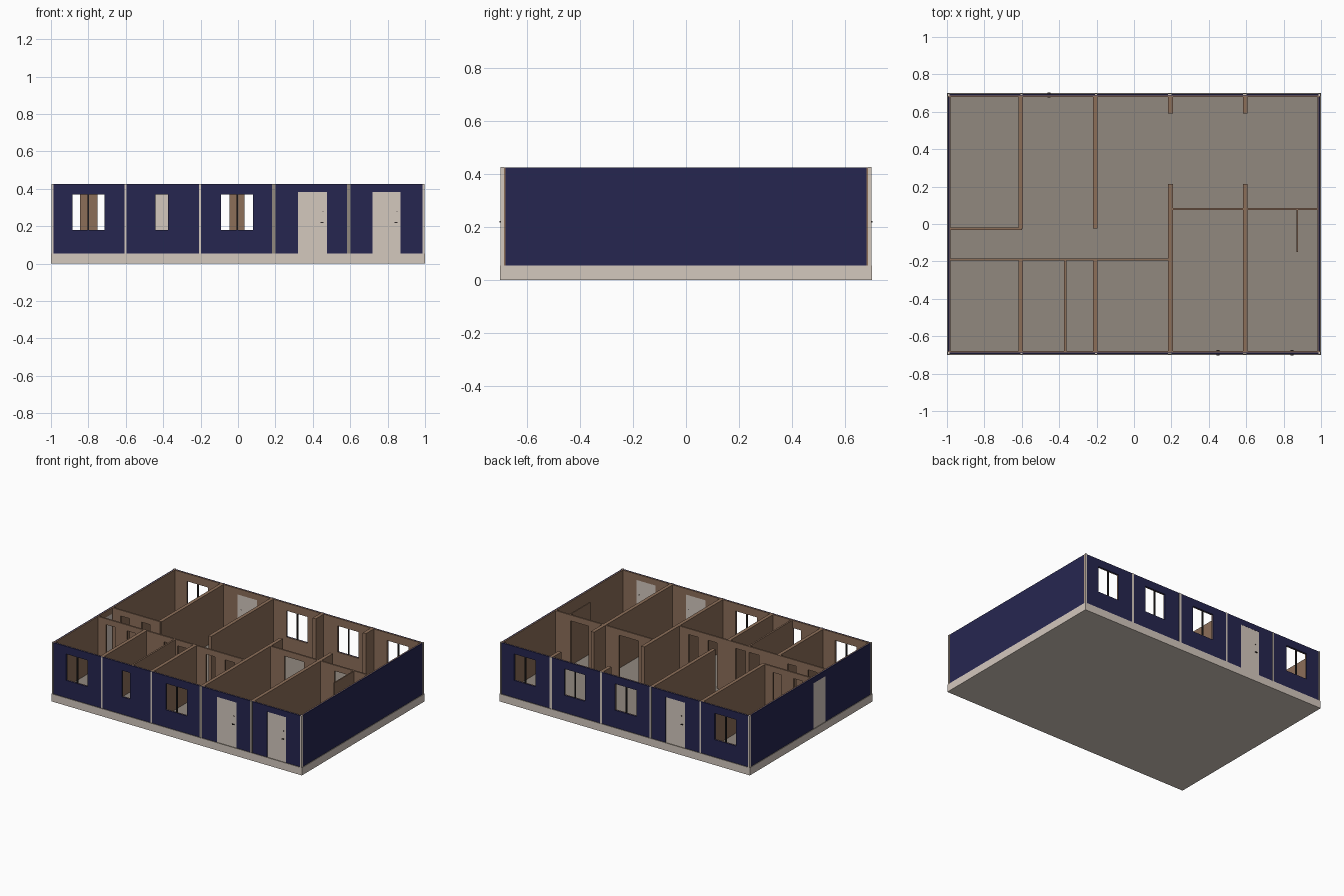
import bpy, bmesh
from mathutils import Vector

cube = bpy.data.objects.get("Cube")
if cube:
    bpy.data.objects.remove(cube, do_unlink=True)


def material(name, srgb):
    m = bpy.data.materials.new(name)
    col = [((c / 255 + 0.055) / 1.055) ** 2.4 for c in srgb] + [1]
    m.use_nodes = True
    m.diffuse_color = col
    m.node_tree.nodes["Principled BSDF"].inputs["Base Color"].default_value = col
    return m


navy = material("navy_paint", (38, 38, 80))
brown = material("brown_wall", (140, 110, 89))
beige = material("beige_trim", (212, 200, 190))
grey = material("grey_floor", (145, 137, 127))
dark = material("dark_metal", (45, 40, 40))

BASE, TOP, LINTEL = 0.055, 0.425, 0.383
SILL, HEAD = 0.18, 0.37
T = 0.015                     # outer wall thickness
OX, OY = 0.995, 0.695         # outer wall faces
END = OY - T


def finish(name, bm, mats, rule=None):
    bmesh.ops.recalc_face_normals(bm, faces=bm.faces)
    if rule:
        for f in bm.faces:
            f.material_index = rule(f)
    me = bpy.data.meshes.new(name)
    bm.to_mesh(me)
    bm.free()
    for m in mats:
        me.materials.append(m)
    ob = bpy.data.objects.new(name, me)
    bpy.context.collection.objects.link(ob)
    return ob


def box(name, a, b, mats, rule=None):
    """Box between two opposite corners, given in any order."""
    bm = bmesh.new()
    bmesh.ops.create_cube(bm, size=1)
    a, b = Vector(a), Vector(b)
    for v in bm.verts:
        v.co = (a + b) / 2 + v.co * (b - a)
    return finish(name, bm, mats, rule)


def wall(name, axis, at, start, end, openings=(), thick=0.012, mat=brown):
    """Upright wall along an axis, with openings given as (from, to, bottom, top)."""
    us = sorted({start, end, *[u for o in openings for u in o[:2]]})
    zs = sorted({BASE, TOP, *[z for o in openings for z in o[2:]]})
    place = (lambda u, z: (u, at - thick / 2, z)) if axis == "x" else \
            (lambda u, z: (at - thick / 2, u, z))
    bm = bmesh.new()
    for u0, u1 in zip(us, us[1:]):
        for z0, z1 in zip(zs, zs[1:]):
            um, zm = (u0 + u1) / 2, (z0 + z1) / 2
            if any(a < um < b and c < zm < d for a, b, c, d in openings):
                continue
            corners = ((u0, z0), (u1, z0), (u1, z1), (u0, z1))
            bm.faces.new([bm.verts.new(place(*p)) for p in corners])
    bmesh.ops.remove_doubles(bm, verts=bm.verts, dist=1e-5)
    ext = bmesh.ops.extrude_face_region(bm, geom=bm.faces[:], use_keep_orig=True)
    step = (0, thick, 0) if axis == "x" else (thick, 0, 0)
    new = [g for g in ext["geom"] if isinstance(g, bmesh.types.BMVert)]
    bmesh.ops.translate(bm, vec=step, verts=new)
    return finish(name, bm, [mat])


def outer_wall(name, axis, side, face, start, end, openings=()):
    """Navy cladding outside, brown lining inside."""
    half = T / 2
    wall(name + "_cladding", axis, side * (face - half / 2), start, end, openings, half, navy)
    wall(name + "_lining", axis, side * (face - half * 1.5), start, end, openings, half)


def window(a, b):
    return (a, b, SILL, HEAD)


def doorway(a, b):
    return (a, b, BASE, LINTEL)


# Base slab: beige with a grey floor on top
box("base_slab", (-1, -0.7, 0), (1, 0.7, BASE), [beige, grey],
    lambda f: 1 if f.normal.z > 0.5 else 0)

# Long outer walls with their windows and doors
front_windows = [(-0.885, -0.715), (-0.09, 0.08)]
back_windows = front_windows + [(0.32, 0.485), (0.715, 0.885)]
front_doors = [(0.32, 0.475), (0.72, 0.87)]
back_doors = [(-0.48, -0.325)]
side_door = (-0.17, -0.035)

for side, y, wins, doors, extra in (
        ("front", -1, front_windows, front_doors, [window(-0.44, -0.375)]),
        ("back", 1, back_windows, back_doors, [])):
    holes = [window(*w) for w in wins] + [doorway(*d) for d in doors] + extra
    outer_wall(side + "_wall", "x", y, OY, -OX, OX, holes)
    for a, b in wins:
        m = (a + b) / 2
        box(side + "_window_mullion", (m - 0.004, y * (OY - 0.002), SILL),
            (m + 0.004, y * (END + 0.002), HEAD), [dark])
    for a, b in doors:
        box(side + "_door", (a, y * (OY - 0.001), BASE),
            (b, y * (END + 0.001), LINTEL), [beige])
        h = b - 0.025 if y < 0 else a + 0.025
        box(side + "_door_handle", (h - 0.008, y * 0.702, 0.218),
            (h + 0.008, y * (END - 0.005), 0.223), [dark])
        box(side + "_door_lock", (h + 0.002, y * 0.697, 0.277),
            (h + 0.007, y * (END - 0.002), 0.282), [dark])

# Short outer walls, one with a side door
outer_wall("left_wall", "y", 1, OX, -END, END)
outer_wall("right_wall", "y", -1, OX, -END, END, [doorway(*side_door)])
box("side_door", (-OX + 0.001, side_door[0], BASE),
    (-OX + T - 0.001, side_door[1], LINTEL), [beige])

# Corner posts and panel joint strips
for x in (-1, 1):
    for y in (-1, 1):
        box("corner_post", (x * 0.997, y * 0.699, BASE),
            (x * 0.986, y * 0.685, TOP + 0.001), [beige])
for x, width, front_mat in ((-0.601, 0.011, beige), (-0.204, 0.011, beige),
                            (0.191, 0.017, grey), (0.592, 0.017, grey)):
    for y, mat in ((-1, front_mat), (1, beige)):
        box("joint_strip", (x - width / 2, y * (OY + 0.002), BASE),
            (x + width / 2, y * (OY - 0.004), TOP + 0.001), [mat])

# Thick cross walls, broken by the corridor and the wide passages
for x in (-0.605, -0.207):
    wall("cross_wall_back", "y", x, -0.025, END, thick=0.025)
    wall("cross_wall_front", "y", x, -END, -0.19, thick=0.025)
for x in (0.195, 0.595):
    wall("cross_wall_stub", "y", x, 0.59, END, thick=0.025)
    wall("cross_wall_front", "y", x, -END, 0.215, thick=0.025)

# Thin partitions with doorways
pair = [doorway(-0.915, -0.845), doorway(-0.75, -0.68)]
wall("corridor_wall_back", "x", -0.025, -0.98, -0.6, pair)
wall("corridor_wall_front", "x", -0.19, -0.98, 0.19, pair + [
    doorway(-0.455, -0.375), doorway(-0.345, -0.265),
    doorway(-0.12, -0.045), doorway(0.035, 0.11)])
wall("small_room_partition", "y", -0.367, -END, -0.19)
wall("hall_partition", "x", 0.08, 0.2, 0.98,
     [doorway(0.32, 0.475), doorway(0.72, 0.86)])
wall("closet_partition", "y", 0.872, -0.15, 0.08, thick=0.008)
